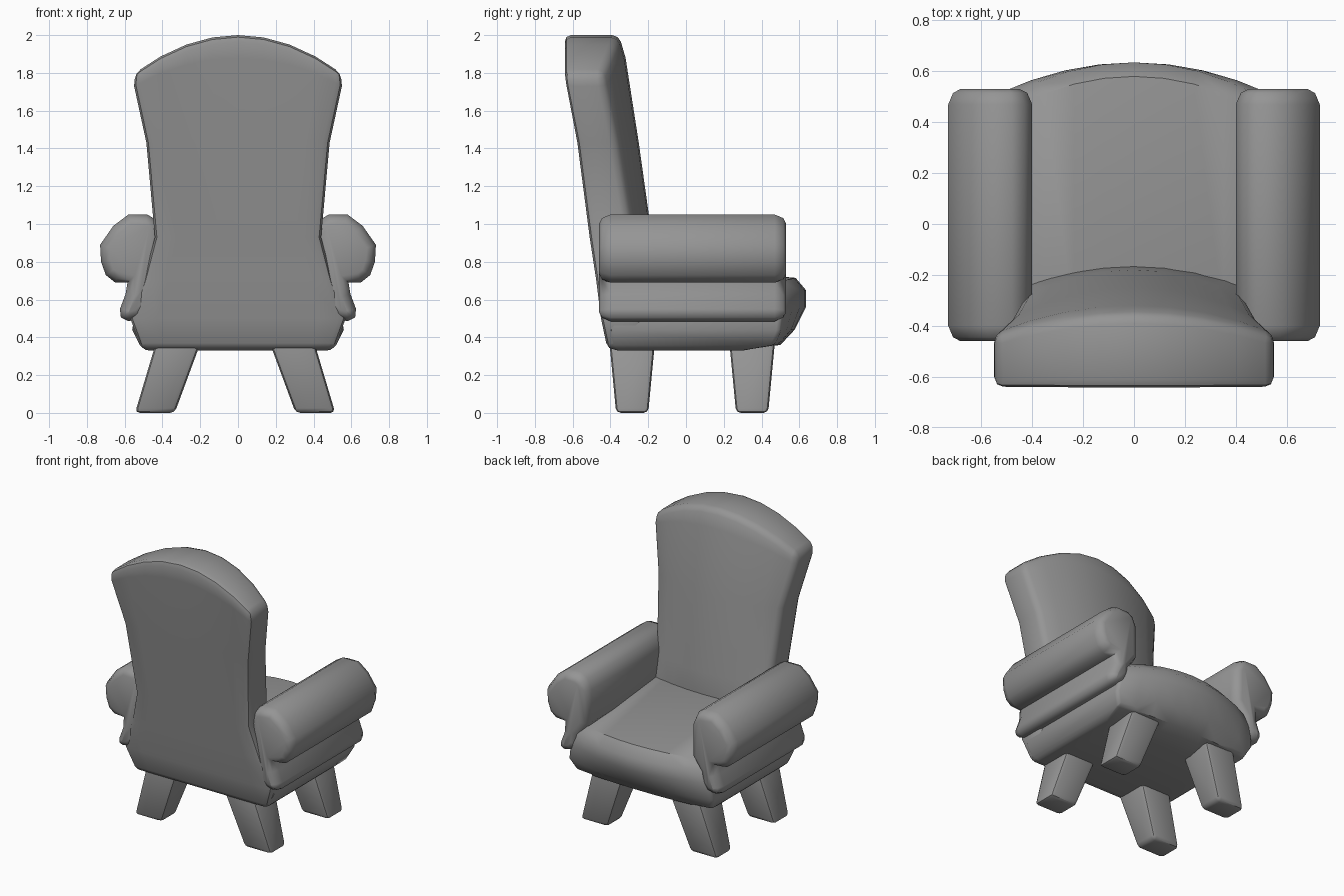
import bpy, bmesh, math
from mathutils import Vector

cube = bpy.data.objects.get("Cube")
if cube:
    bpy.data.objects.remove(cube, do_unlink=True)

GREY = 0.3
grey = bpy.data.materials.new("upholstery_grey")
grey.use_nodes = True
grey.diffuse_color = (GREY, GREY, GREY, 1)
for node in grey.node_tree.nodes:
    if node.type == 'BSDF_PRINCIPLED':
        node.inputs["Base Color"].default_value = (GREY, GREY, GREY, 1)


def finish(name, bm, bevel=0.0, segments=2, angle=40):
    """Turn a bmesh into a softly bevelled, smooth-shaded object."""
    bmesh.ops.recalc_face_normals(bm, faces=bm.faces)
    mesh = bpy.data.meshes.new(name)
    bm.to_mesh(mesh)
    bm.free()
    obj = bpy.data.objects.new(name, mesh)
    bpy.context.collection.objects.link(obj)
    mesh.materials.append(grey)
    bpy.ops.object.select_all(action='DESELECT')
    obj.select_set(True)
    bpy.context.view_layer.objects.active = obj
    if bevel:
        mod = obj.modifiers.new("soft_edges", 'BEVEL')
        mod.width = bevel
        mod.segments = segments
        mod.limit_method = 'ANGLE'
        mod.angle_limit = math.radians(45)
        bpy.ops.object.modifier_apply(modifier=mod.name)
    bpy.ops.object.shade_smooth_by_angle(angle=math.radians(angle))
    return obj


def skin(bm, rings):
    """Join successive closed rings of vertices with quads."""
    for a, b in zip(rings, rings[1:]):
        n = len(a)
        for i in range(n):
            j = (i + 1) % n
            bm.faces.new((a[i], a[j], b[j], b[i]))


def cushion(name, levels, bevel, rear_rise=0.0, n=8):
    """Stack of levels: z, half width, rear y, front y at middle, front y at sides, arch."""
    bm = bmesh.new()
    us = [2 * i / n - 1 for i in range(n + 1)]
    rings = []
    for k, (z, w, rear, mid, side, arch) in enumerate(levels):
        rise = rear_rise if k == len(levels) - 1 else 0
        front = [bm.verts.new((u * w, side + (mid - side) * (1 - u * u), z + arch * (1 - u * u)))
                 for u in us]
        back = [bm.verts.new((u * w, rear, z + rise + arch * (1 - u * u))) for u in reversed(us)]
        rings.append(front + back)
    skin(bm, rings)
    for ring in (rings[0], rings[-1]):
        for i in range(n):
            bm.faces.new((ring[i], ring[i + 1], ring[-2 - i], ring[-1 - i]))
    return finish(name, bm, bevel)


# Tall backrest, flared at the foot, narrow at the waist, arched on top
cushion("backrest", [
    (0.335, 0.51, -0.415, -0.2, -0.2, 0),
    (0.5, 0.57, -0.45, -0.2, -0.24, 0),
    (0.7, 0.5, -0.475, -0.16, -0.26, 0),
    (0.93, 0.44, -0.51, -0.18, -0.29, 0),
    (1.43, 0.485, -0.575, -0.25, -0.37, 0),
    (1.73, 0.55, -0.635, -0.32, -0.43, 0.15),
    (1.80, 0.545, -0.645, -0.355, -0.44, 0.2),
], 0.035)

# Seat with a bowed, rolled front
cushion("seat", [
    (0.33, 0.49, -0.38, 0.3, 0.3, 0),
    (0.36, 0.52, -0.4, 0.5, 0.47, 0),
    (0.44, 0.56, -0.4, 0.575, 0.5, 0),
    (0.56, 0.54, -0.4, 0.635, 0.51, 0),
    (0.64, 0.5, -0.4, 0.635, 0.5, 0.01),
    (0.685, 0.47, -0.4, 0.58, 0.46, 0.03),
], 0.02, rear_rise=0.09)

# Scrolled arms: one cross-section swept front to back, ends rounded off
SECTION = [(0.40, 0.95), (0.43, 1.02), (0.48, 1.05), (0.58, 1.05), (0.66, 0.99),
           (0.73, 0.89), (0.725, 0.80), (0.70, 0.73), (0.65, 0.69), (0.585, 0.69),
           (0.595, 0.63), (0.625, 0.55), (0.62, 0.505), (0.58, 0.485), (0.52, 0.50),
           (0.475, 0.55), (0.47, 0.62), (0.40, 0.72)]
ENDS = [(-0.46, 0.05), (-0.445, 0.02), (-0.40, 0), (0.47, 0), (0.515, 0.02), (0.53, 0.05)]


def inset(points, d):
    out = []
    for i, p in enumerate(points):
        a, b = Vector(points[i - 1]), Vector(points[(i + 1) % len(points)])
        t = (b - a).normalized()
        out.append(Vector(p) + Vector((t.y, -t.x)) * d)
    return out


for name, sx in (("left_arm", 1), ("right_arm", -1)):
    bm = bmesh.new()
    rings = [[bm.verts.new((sx * p.x, y, p.y)) for p in inset(SECTION, d)] for y, d in ENDS]
    skin(bm, rings)
    bm.faces.new(rings[0])
    bm.faces.new(rings[-1])
    finish(name, bm, angle=60)

# Tapered legs splayed outwards
for side, sx, shift in (("left", 1, -0.015), ("right", -1, -0.015)):
    for place, y in (("front", 0.35), ("back", -0.285)):
        bm = bmesh.new()
        rings = []
        for z, x, hx, hy in ((0, 0.425, 0.105, 0.085), (0.42, 0.285, 0.12, 0.125)):
            rings.append([bm.verts.new((sx * (x + a * hx) + shift, y + b * hy, z))
                          for a, b in ((-1, -1), (1, -1), (1, 1), (-1, 1))])
        skin(bm, rings)
        bm.faces.new(rings[0])
        bm.faces.new(rings[1])
        finish(f"{place}_{side}_leg", bm, 0.025)
